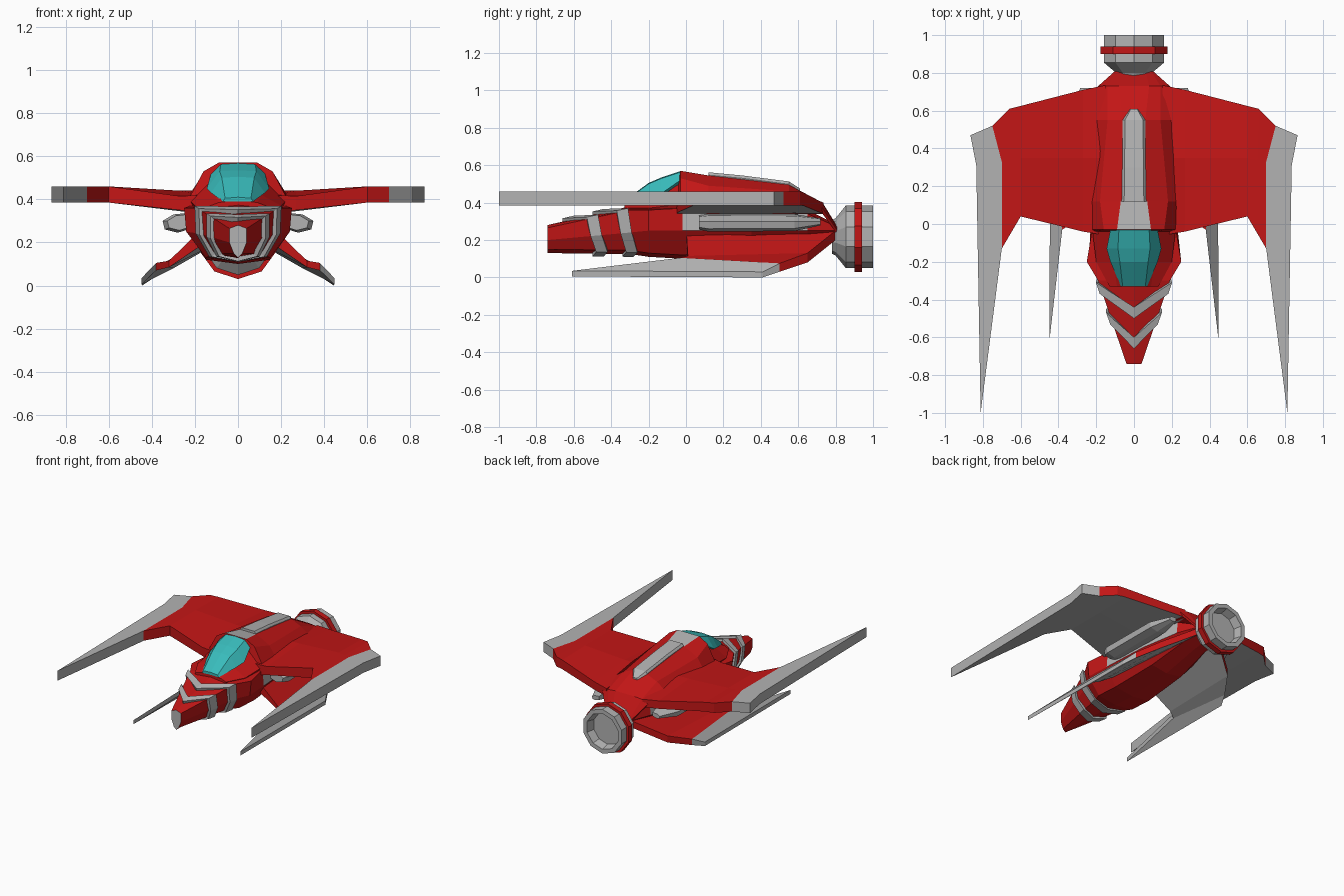
import bpy, bmesh, math

if "Cube" in bpy.data.objects:
    bpy.data.objects.remove(bpy.data.objects["Cube"])


def material(name, rgb):
    m = bpy.data.materials.new(name)
    m.diffuse_color = (*rgb, 1)
    m.use_nodes = True
    m.node_tree.nodes["Principled BSDF"].inputs["Base Color"].default_value = m.diffuse_color
    return m


RED = material("red", (0.55, 0.008, 0.008))
TEAL = material("teal", (0.04, 0.5, 0.5))
GREY = material("grey", (0.45, 0.45, 0.45))


def loft(name, rings, mat=GREY, grey=None, mirror=False, closed=False):
    """Skin equal-length point rings; grey(center, normal) picks the grey faces."""
    bm = bmesh.new()
    vs = [[bm.verts.new(p) for p in r] for r in rings]
    n = len(vs[0])
    pairs = list(zip(vs, vs[1:])) + ([(vs[-1], vs[0])] if closed else [])
    for a, b in pairs:
        for i in range(n):
            j = (i + 1) % n
            bm.faces.new((a[i], a[j], b[j], b[i]))
    if not closed:
        bm.faces.new(vs[0])
        bm.faces.new(vs[-1])
    bmesh.ops.recalc_face_normals(bm, faces=bm.faces)
    bm.normal_update()
    if grey:
        for f in bm.faces:
            f.material_index = int(grey(f.calc_center_median(), f.normal))
    me = bpy.data.meshes.new(name)
    bm.to_mesh(me)
    bm.free()
    me.materials.append(mat)
    me.materials.append(GREY)
    ob = bpy.data.objects.new(name, me)
    bpy.context.collection.objects.link(ob)
    if mirror:
        ob.modifiers.new("mirror", "MIRROR").use_mirror_merge = False
    return ob


def sym(y, half):
    """Full ring at y from right-hand (x, z) points, centre top to centre bottom."""
    return [(x, y, z) for x, z in half] + [(-x, y, z) for x, z in half[-2:0:-1]]


def chord(*pts):
    """Wing station from (x, y, top z, bottom z) points, front to back."""
    return [(x, y, t) for x, y, t, b in pts] + [(x, y, b) for x, y, t, b in pts[::-1]]


# Lower fuselage and nose: y, top z, (edge x, z), (side x, z), (bottom x), bottom z
BODY = [
    (-.74, .28, .04, .265, .04, .20, .02, .13),
    (-.30, .38, .19, .36, .175, .24, .11, .125),
    (-.20, .38, .25, .36, .24, .25, .15, .11),
    (-.02, .38, .22, .37, .23, .25, .15, .10),
    (.35, .38, .20, .37, .21, .25, .13, .12),
    (.65, .36, .15, .34, .16, .25, .10, .18),
    (.81, .28, .09, .27, .10, .25, .07, .20),
]


def half(s):
    _, zt, w, ze, m, mz, b, zb = s
    return [(0, zt), (w, ze), (m, mz), (b, zb + .02), (0, zb)]


loft("fuselage", [sym(s[0], half(s)) for s in BODY], RED,
     lambda c, n: c.y < -.73 or (0 < c.y < .6 and c.z > .26 and abs(n.x) > .6))


# Chevron bands wrapped around the nose
def nose_point(k, y, grow):
    t = (y + .74) / .44
    s = [a + (b - a) * t for a, b in zip(BODY[0], BODY[1])]
    x, z = half(s)[k]
    x += (0, .015, .018, .015, 0)[k]if grow else -.01 * (x > 0)
    z += (.018, .012, 0, -.012, -.015)[k] if grow else (-.01, -.01, 0, .01, .01)[k]
    return x, y, z


def band_ring(y0, grow):
    right = [nose_point(k, y0 + d, grow) for k, d in enumerate((-.13, 0, .02, .05, .03))]
    return right + [(-x, y, z) for x, y, z in right[-2:0:-1]]


for i, y in enumerate((-.53, -.37)):
    w = .06
    loft(f"nose_band_{i}", [band_ring(y, 0), band_ring(y, 1),
                            band_ring(y + w, 1), band_ring(y + w, 0)], closed=True)

# Upper hull behind and around the canopy
CABIN = [
    (-.33, (.05, .39), (.09, .385), (.13, .37)),
    (-.20, (.06, .46), (.11, .42), (.20, .37)),
    (-.04, (.06, .53), (.12, .49), (.22, .39)),
    (-.03, (.09, .57), (.16, .53), (.23, .40)),
    (.12, (.07, .545), (.18, .49), (.24, .40)),
    (.55, (.06, .495), (.14, .46), (.23, .40)),
    (.73, (.08, .40), (.14, .395), (.19, .37)),
    (.81, (.06, .27), (.09, .26), (.10, .25)),
]
loft("upper_hull", [sym(y, [(0, a[1]), a, b, c, (c[0] * .9, min(.34, c[1] - .02)),
                            (0, min(.34, c[1] - .02))]) for y, a, b, c in CABIN], RED,
     lambda c, n: -.03 < c.y < .12 and c.z > .54 and n.z > .9)

# Canopy
loft("canopy", [
    sym(-.33, [(0, .41), (.06, .405), (.07, .39), (0, .38)]),
    sym(-.20, [(0, .505), (.075, .50), (.125, .43), (0, .40)]),
    sym(-.13, [(0, .535), (.085, .53), (.145, .45), (0, .40)]),
    sym(-.03, [(0, .568), (.08, .563), (.125, .52), (0, .40)])], TEAL)

# Raised dorsal spine
loft("dorsal_spine", [sym(y, [(0, z), (x * .8, z), (x, z - .015), (x, z - .07), (0, z - .07)])
                      for y, x, z in ((.12, .065, .562), (.30, .062, .545),
                                      (.55, .06, .513), (.61, .02, .475))])

# Upper wings and their long forward-swept tips
joint = chord((.70, -.13, .46, .385), (.70, .33, .46, .385), (.75, .52, .46, .385))
loft("upper_wing", [
    chord((.15, -.06, .42, .33), (.15, .35, .44, .33), (.15, .735, .40, .34)),
    chord((.27, -.04, .415, .35), (.27, .35, .44, .345), (.27, .71, .41, .35)),
    chord((.60, .04, .46, .385), (.60, .35, .46, .385), (.60, .625, .455, .385)),
    chord((.65, -.045, .46, .385), (.655, .34, .46, .385), (.66, .61, .46, .385)),
    joint], RED, lambda c, n: n.z < -.7, True)
loft("upper_wing_tip", [joint, chord((.812, -1, .46, .385), (.835, .31, .46, .385),
                                     (.866, .47, .46, .385))], mirror=True)

# Lower wings and their spikes
low_joint = chord((.38, -.03, .105, .07), (.40, .50, .075, .03))
loft("lower_wing", [
    chord((.15, .0, .28, .20), (.09, .80, .25, .20)),
    chord((.32, .01, .115, .085), (.30, .65, .13, .08)),
    low_joint], RED, lambda c, n: n.z < -.3, True)
loft("lower_wing_spike", [low_joint, chord((.447, -.61, .035, .005), (.445, .41, .03, 0))],
     mirror=True)


# Side pods tucked under the upper wings
def pod_ring(y, s):
    prof = ((.20, .34), (.30, .33), (.35, .30), (.34, .26), (.28, .245), (.20, .27))
    return [(.24 + (x - .24) * s, y, .30 + (z - .30) * s) for x, z in prof]


loft("side_pod", [pod_ring(.07, .8), pod_ring(.12, 1), pod_ring(.58, .95),
                  pod_ring(.72, .4)], mirror=True)


# Ten-sided rear engine with a hollow nozzle and a red collar
def circle(y, r):
    return [(r * math.sin(i * math.pi / 5), y, .217 + r * math.cos(i * math.pi / 5))
            for i in range(10)]


loft("engine", [circle(y, r) for y, r in ((.78, .09), (.80, .10), (.855, .168), (1, .168),
                                          (1, .135), (.94, .12))])
loft("engine_collar", [circle(y, r) for y, r in ((.9, .15), (.9, .187), (.94, .187),
                                                 (.94, .15))], RED, closed=True)
